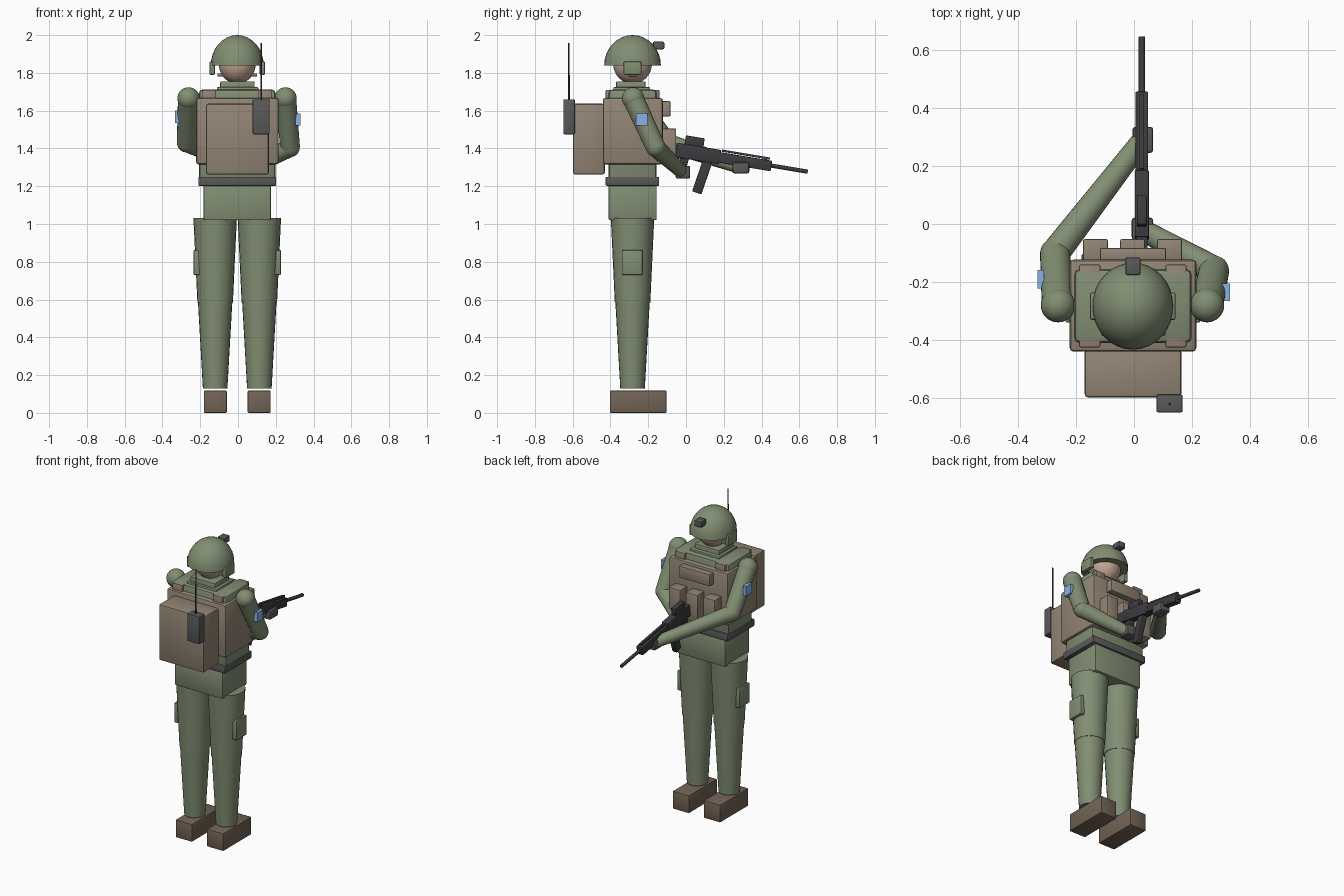
import bpy, bmesh, math
from mathutils import Matrix, Vector

if "Cube" in bpy.data.objects:
    bpy.data.objects.remove(bpy.data.objects["Cube"])

CX, CY = -0.004, -0.283          # body axis


def material(name, rgb):
    m = bpy.data.materials.new(name)
    m.diffuse_color = (*rgb, 1)
    m.use_nodes = True
    m.node_tree.nodes["Principled BSDF"].inputs["Base Color"].default_value = m.diffuse_color
    return m


GREEN = material("cloth_green", (0.22, 0.27, 0.17))
TAN = material("webbing_tan", (0.29, 0.235, 0.175))
BOOT = material("boot_brown", (0.17, 0.125, 0.09))
SKIN = material("skin", (0.55, 0.38, 0.30))
GREY = material("dark_grey", (0.10, 0.10, 0.10))
BLACK = material("gun_black", (0.045, 0.045, 0.05))
BLUE = material("patch_blue", (0.25, 0.45, 0.8))


def finish(name, bm, mat):
    bmesh.ops.recalc_face_normals(bm, faces=bm.faces)
    me = bpy.data.meshes.new(name)
    bm.to_mesh(me)
    bm.free()
    me.materials.append(mat)
    ob = bpy.data.objects.new(name, me)
    bpy.context.collection.objects.link(ob)
    return ob


def box(name, xs, ys, zs, mat, bevel=0.006, taper=1.0, rot=None):
    """Bevelled box from ranges; taper scales the top, rot tilts about x."""
    lo, hi = Vector((xs[0], ys[0], zs[0])), Vector((xs[1], ys[1], zs[1]))
    bm = bmesh.new()
    bmesh.ops.create_cube(bm, size=1)
    for v in bm.verts:
        if v.co.z > 0:
            v.co.x *= taper
            v.co.y *= taper
        v.co = Vector(a * b for a, b in zip(v.co, hi - lo))
    if bevel:
        bmesh.ops.bevel(bm, geom=bm.edges[:], offset=bevel, segments=2,
                        profile=0.5, affect='EDGES')
    m = Matrix.Translation((lo + hi) / 2)
    if rot:
        m = m @ Matrix.Rotation(rot, 4, 'X')
    bm.transform(m)
    return finish(name, bm, mat)


def rod(name, a, b, r0, r1, mat, sides=24):
    """Tapered cylinder between two points."""
    a, b = Vector(a), Vector(b)
    d = b - a
    bm = bmesh.new()
    bmesh.ops.create_cone(bm, cap_ends=True, segments=sides, radius1=r0,
                          radius2=r1, depth=d.length)
    bm.transform(Matrix.Translation((a + b) / 2)
                 @ d.to_track_quat('Z', 'Y').to_matrix().to_4x4())
    return finish(name, bm, mat)


def ball(name, c, size, mat, half=False):
    """Ellipsoid, or an upper half dome."""
    bm = bmesh.new()
    bmesh.ops.create_uvsphere(bm, u_segments=32, v_segments=16, radius=1)
    if half:
        bmesh.ops.bisect_plane(bm, geom=bm.verts[:] + bm.edges[:] + bm.faces[:],
                               plane_co=(0, 0, 0), plane_no=(0, 0, 1), clear_inner=True)
        bmesh.ops.holes_fill(bm, edges=[e for e in bm.edges if e.is_boundary])
    bm.transform(Matrix.Translation(c) @ Matrix.Diagonal((*size, 1)))
    return finish(name, bm, mat)


# head, helmet and collar
ball("head", (CX, CY, 1.85), (0.098, 0.103, 0.108), SKIN)
ball("helmet", (CX, CY, 1.84), (0.14, 0.15, 0.16), GREEN, half=True)
box("helmet_mount", (-0.03, 0.022), (-0.175, -0.115), (1.925, 1.965), GREY)
box("chin_strap", (CX - 0.105, CX + 0.105), (-0.305, -0.26), (1.782, 1.798), GREEN, 0.002)
box("collar", (-0.094, 0.088), (-0.37, -0.215), (1.67, 1.755), GREEN)
box("collar_base", (-0.112, 0.108), (-0.385, -0.19), (1.66, 1.725), GREEN)

# torso, belt and hips
box("torso", (-0.207, 0.199), (-0.41, -0.155), (1.22, 1.712), GREEN, 0.02)
box("belt", (-0.21, 0.202), (-0.426, -0.142), (1.202, 1.25), GREY)
box("hips", (-0.182, 0.174), (-0.41, -0.155), (1.02, 1.21), GREEN, 0.008)

# vest, chest pouches, pack and radio
box("vest", (-0.222, 0.215), (-0.44, -0.123), (1.315, 1.668), TAN, 0.014)
box("chest_pouch", (-0.117, 0.11), (-0.13, -0.082), (1.57, 1.65), TAN)
for i, x in enumerate((-0.133, -0.005, 0.122)):
    box(f"magazine_pouch_{i}", (x - 0.043, x + 0.043), (-0.13, -0.052), (1.32, 1.505), TAN)
box("backpack", (-0.17, 0.163), (-0.598, -0.43), (1.262, 1.637), TAN, 0.012)
box("radio", (0.077, 0.168), (-0.649, -0.588), (1.475, 1.66), GREY)
rod("antenna", (0.123, -0.62, 1.655), (0.123, -0.62, 1.957), 0.005, 0.004, BLACK, 8)

# paired parts
for side, s in (("left", -1), ("right", 1)):
    def span(a, b):
        return sorted((CX + s * a, CX + s * b))
    box(side + "_ear_pad", span(0.118, 0.147), (-0.33, -0.236), (1.79, 1.86), GREEN)
    box(side + "_shoulder_strap", span(0.112, 0.185), (-0.425, -0.14), (1.64, 1.71), TAN)
    leg = CX + s * 0.117
    rod(side + "_thigh", (leg, CY, 0.585), (leg, CY, 1.033), 0.094, 0.115, GREEN)
    rod(side + "_shin", (leg, CY, 0.13), (leg, CY, 0.588), 0.065, 0.091, GREEN)
    box(side + "_boot", span(0.055, 0.177), (-0.403, -0.103), (0, 0.118), BOOT)
    box(side + "_cargo_pocket", span(0.195, 0.232), (-0.34, -0.23), (0.73, 0.862), GREEN)

# arms: shoulder, elbow, wrist
arms = {"left": ((-0.262, -0.28, 1.665), (-0.272, -0.10, 1.43), (0.025, 0.285, 1.302)),
        "right": ((0.252, -0.28, 1.665), (0.276, -0.16, 1.405), (0.03, -0.02, 1.275))}
for side, (sh, el, wr) in arms.items():
    ball(side + "_shoulder", sh, (0.059,) * 3, GREEN)
    rod(side + "_upper_arm", sh, el, 0.056, 0.052, GREEN)
    ball(side + "_elbow", el, (0.051,) * 3, GREEN)
    rod(side + "_forearm", el, wr, 0.05, 0.036, GREEN)
box("right_glove", (-0.008, 0.066), (-0.055, 0.022), (1.24, 1.308), GREY, 0.01)
box("left_glove", (-0.005, 0.066), (0.245, 0.335), (1.268, 1.327), GREY, 0.01)
box("left_arm_patch", (-0.333, -0.31), (-0.222, -0.158), (1.535, 1.60), BLUE, 0)
box("right_arm_patch", (0.305, 0.33), (-0.265, -0.205), (1.522, 1.585), BLUE, 0)

# rifle, laid along a downward sloping line
TILT = -math.atan(0.166)


def gun(name, y0, y1, half_w, low, high, bevel=0.004):
    ym, zm, L = (y0 + y1) / 2, (low + high) / 2, (y1 - y0) / math.cos(TILT)
    z = 1.384 - 0.166 * ym + zm
    h = (high - low) / 2
    box(name, (0.027 - half_w, 0.027 + half_w), (ym - L / 2, ym + L / 2),
        (z - h, z + h), BLACK, bevel, rot=TILT)


gun("rifle_stock", -0.11, 0.0, 0.02, -0.042, 0.034)
gun("rifle_receiver", -0.05, 0.18, 0.024, -0.038, 0.038)
gun("rifle_handguard", 0.17, 0.452, 0.022, -0.03, 0.026)
gun("rifle_rail", 0.19, 0.445, 0.008, 0.03, 0.042, 0)
gun("rifle_rail_post", 0.41, 0.43, 0.006, 0.02, 0.036, 0)
gun("rifle_sight", -0.005, 0.095, 0.017, 0.03, 0.085)
rod("rifle_barrel", (0.027, 0.44, 1.311), (0.027, 0.645, 1.277), 0.011, 0.011, BLACK, 12)
box("rifle_magazine", (0.01, 0.044), (0.06, 0.112), (1.16, 1.34), BLACK, 0.004,
    rot=math.radians(-19))
box("rifle_grip", (0.01, 0.044), (-0.04, 0.005), (1.25, 1.37), BLACK, 0.004,
    rot=math.radians(-15))

# smooth round parts, keep hard edges
for ob in bpy.data.objects:
    ob.select_set(True)
    bpy.context.view_layer.objects.active = ob
bpy.ops.object.shade_smooth_by_angle(angle=math.radians(35))
